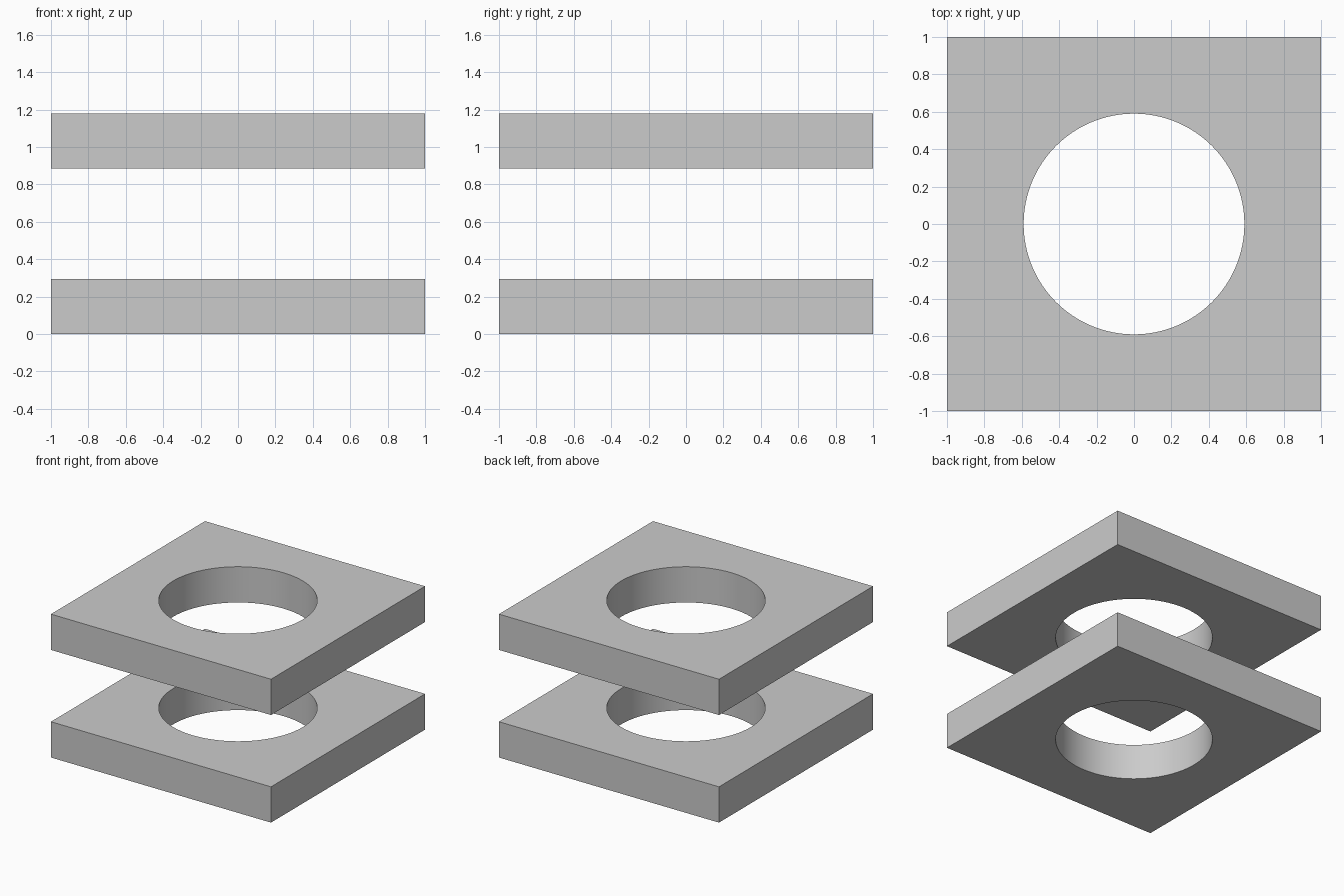
import bpy, bmesh, math

if "Cube" in bpy.data.objects:
    bpy.data.objects.remove(bpy.data.objects["Cube"])

HALF = 1.0          # half side of the square plates
RADIUS = 0.59       # hole radius
THICK = 0.294       # plate thickness
SEGMENTS = 128      # multiple of 8, so that the corners are hit exactly


def holed_plate(name, z):
    bm = bmesh.new()
    # Rings in order: outer bottom, outer top, inner top, inner bottom
    rings = [[] for _ in range(4)]
    for i in range(SEGMENTS):
        a = 2 * math.pi * i / SEGMENTS
        c, s = math.cos(a), math.sin(a)
        outer = HALF / max(abs(c), abs(s))
        for ring, (r, h) in zip(rings, ((outer, 0), (outer, THICK), (RADIUS, THICK), (RADIUS, 0))):
            ring.append(bm.verts.new((r * c, r * s, h)))
    # Walls, top and bottom
    for k in range(4):
        a, b = rings[k], rings[(k + 1) % 4]
        for i in range(SEGMENTS):
            j = (i + 1) % SEGMENTS
            bm.faces.new((a[i], a[j], b[j], b[i]))
    bmesh.ops.recalc_face_normals(bm, faces=bm.faces)
    mesh = bpy.data.meshes.new(name)
    bm.to_mesh(mesh)
    bm.free()
    obj = bpy.data.objects.new(name, mesh)
    obj.location.z = z
    bpy.context.collection.objects.link(obj)
    # Smooth hole wall, sharp edges elsewhere
    bpy.ops.object.select_all(action='DESELECT')
    obj.select_set(True)
    bpy.context.view_layer.objects.active = obj
    bpy.ops.object.shade_smooth_by_angle(angle=math.radians(30))


# Two identical plates, one floating above the other
holed_plate("lower_plate", 0.0)
holed_plate("upper_plate", 0.884)
